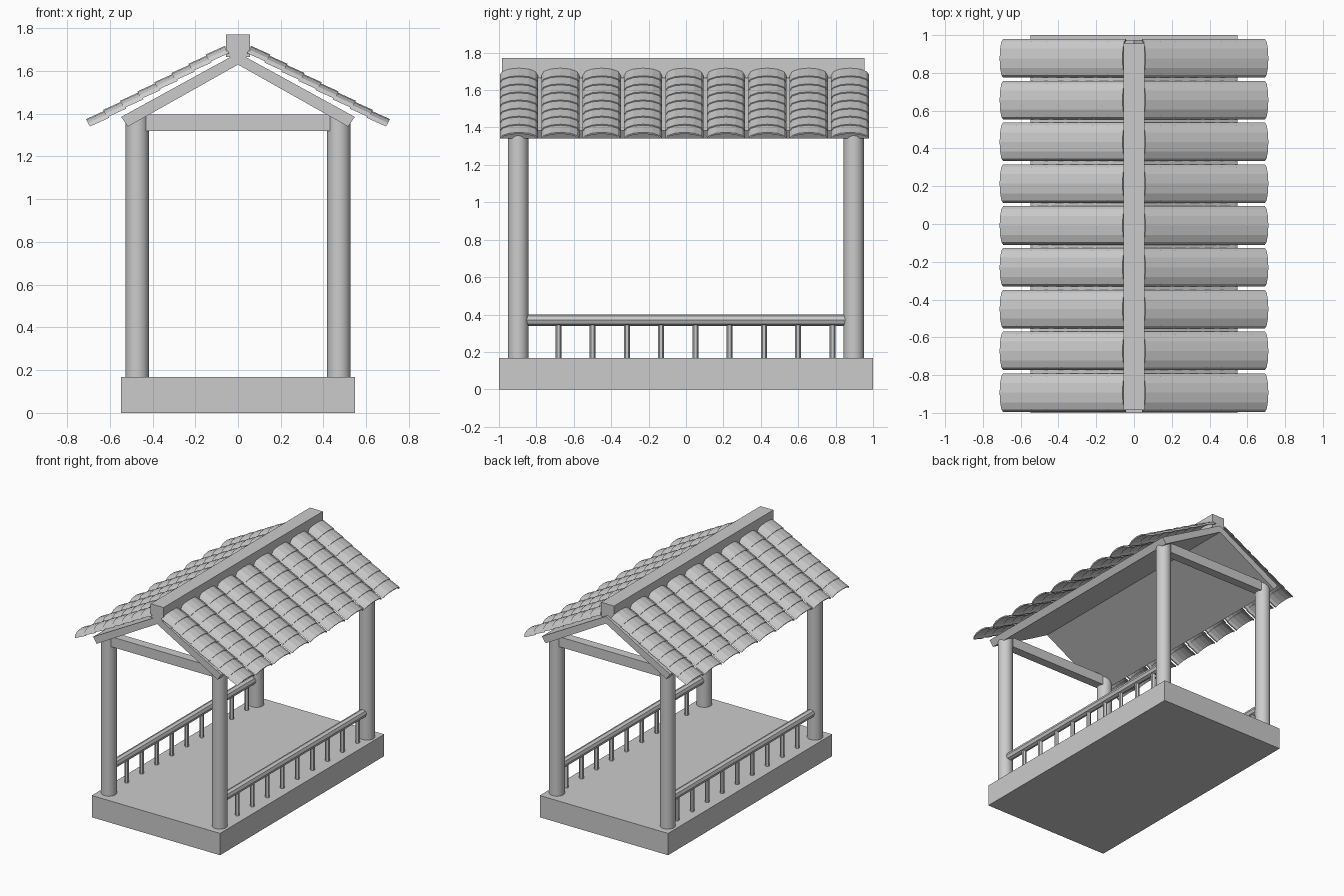
import bpy, bmesh, math
from mathutils import Vector, Matrix

cube = bpy.data.objects.get("Cube")
if cube:
    bpy.data.objects.remove(cube)

stone = bpy.data.materials.new("plain grey")
stone.use_nodes = True
GREY = (0.6, 0.6, 0.6, 1)
stone.diffuse_color = GREY
stone.node_tree.nodes["Principled BSDF"].inputs["Base Color"].default_value = GREY


def finish(bm, name, smooth=False):
    bmesh.ops.recalc_face_normals(bm, faces=bm.faces)
    mesh = bpy.data.meshes.new(name)
    bm.to_mesh(mesh)
    bm.free()
    mesh.materials.append(stone)
    obj = bpy.data.objects.new(name, mesh)
    bpy.context.collection.objects.link(obj)
    if smooth:
        bpy.ops.object.select_all(action='DESELECT')
        obj.select_set(True)
        bpy.context.view_layer.objects.active = obj
        bpy.ops.object.shade_smooth_by_angle(angle=math.radians(40))
    return obj


def box(name, lo, hi):
    lo, hi = Vector(lo), Vector(hi)
    bm = bmesh.new()
    bmesh.ops.create_cube(bm, size=1, matrix=Matrix.Translation((lo + hi) / 2)
                          @ Matrix.Diagonal((*(hi - lo), 1)))
    return finish(bm, name)


def rod(name, start, end, radius, sides, smooth=False):
    start, end = Vector(start), Vector(end)
    axis = end - start
    turn = axis.to_track_quat('Z', 'Y').to_matrix().to_4x4()
    bm = bmesh.new()
    bmesh.ops.create_cone(bm, cap_ends=True, segments=sides, radius1=radius,
                          radius2=radius, depth=axis.length,
                          matrix=Matrix.Translation((start + end) / 2) @ turn)
    return finish(bm, name, smooth)


def prism_y(name, outline, y0, y1):
    bm = bmesh.new()
    face = bm.faces.new([bm.verts.new((x, y0, z)) for x, z in outline])
    new = bmesh.ops.extrude_face_region(bm, geom=[face])["geom"]
    bmesh.ops.translate(bm, vec=(0, y1 - y0, 0),
                        verts=[v for v in new if isinstance(v, bmesh.types.BMVert)])
    return finish(bm, name)


# Floor slab
box("floor_slab", (-0.547, -1, 0), (0.547, 1, 0.168))

# Corner posts
for sx, side in ((1, "left"), (-1, "right")):
    for sy, end in ((-1, "front"), (1, "back")):
        rod(f"{end}_{side}_post", (sx * 0.472, sy * 0.897, 0.16),
            (sx * 0.472, sy * 0.897, 1.39), 0.055, 24, True)

# Tie beams between the posts
for sy, end in ((-1, "front"), (1, "back")):
    box(f"{end}_tie_beam", (-0.435, sy * 0.897 - 0.035, 1.32),
        (0.435, sy * 0.897 + 0.035, 1.397))

# Handrails and balusters
for sx, side in ((1, "left"), (-1, "right")):
    x = sx * 0.472
    rod(f"{side}_handrail", (x, -0.86, 0.37), (x, 0.85, 0.37), 0.031, 8)
    for i in range(9):
        y = -0.682 + i * 0.183
        rod(f"{side}_baluster_{i + 1}", (x, y, 0.16), (x, y, 0.35), 0.016, 6)

# Pitched roof board
prism_y("roof_board",
        [(0, 1.685), (0.547, 1.385), (0.515, 1.34), (0, 1.63),
         (-0.515, 1.34), (-0.547, 1.385)], -0.985, 0.975)

# Ridge cap
box("ridge_cap", (-0.055, -0.985, 1.665), (0.055, 0.955, 1.772))

# Curved roof tiles
ROWS, COLUMNS, PITCH = 8, 9, 0.2213
HALF, RISE, THICK, SEGMENTS = 0.102, 0.039, 0.01, 6
EAVE, DOWN = Vector((0.69, 0, 1.335)), Vector((0.88, 0, -0.475)).normalized()
UP = Vector((-DOWN.z, 0, DOWN.x))
STEP = 0.727 / ROWS


def tile_arch(half, rise):
    angles = [math.pi * i / SEGMENTS for i in range(SEGMENTS + 1)]
    return [(half * math.cos(a), rise * math.sin(a)) for a in angles]


def add_tile(bm, sx, y, row):
    outline = tile_arch(HALF, RISE) + tile_arch(HALF - THICK, RISE - THICK)[::-1]
    ends = []
    for along, lift in ((row * STEP, 0.006), ((row + 1) * STEP + 0.008, -0.001)):
        base = EAVE - DOWN * along + UP * lift
        ring = []
        for dy, h in outline:
            p = base + UP * h
            ring.append(bm.verts.new((sx * p.x, y + dy, p.z)))
        ends.append(ring)
    low, high = ends
    n = len(outline)
    for i in range(n):
        j = (i + 1) % n
        bm.faces.new((low[i], low[j], high[j], high[i]))
    for ring in ends:
        for i in range(SEGMENTS):
            bm.faces.new((ring[i], ring[i + 1], ring[n - 2 - i], ring[n - 1 - i]))


for sx, side in ((1, "left"), (-1, "right")):
    bm = bmesh.new()
    for column in range(COLUMNS):
        for row in range(ROWS):
            add_tile(bm, sx, -0.008 + (column - (COLUMNS - 1) / 2) * PITCH, row)
    finish(bm, f"{side}_roof_tiles")
